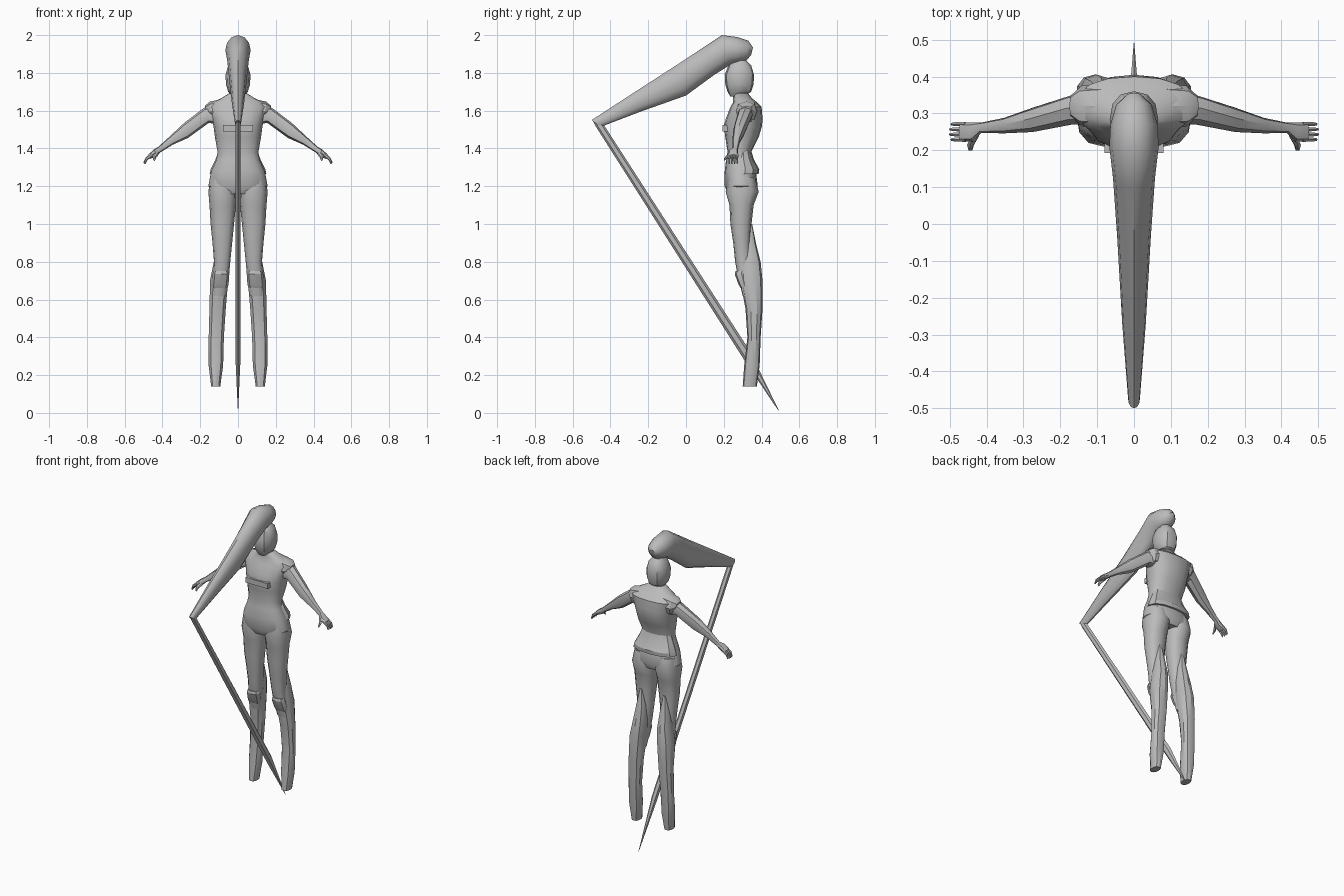
import bpy, bmesh, math
from mathutils import Vector

grey = bpy.data.materials.new("plain_grey")
grey.diffuse_color = (0.5, 0.5, 0.5, 1)
X, Y = Vector((1, 0, 0)), Vector((0, 1, 0))


def loft(name, rings, axis=X, sides=12, power=0.85, mirror=False, angle=40):
    """Skin rings given as (edge point, opposite edge point, half width along axis)."""
    bm = bmesh.new()
    loops = []
    for a, b, w in rings:
        a, b = Vector(a), Vector(b)
        mid, half = (a + b) / 2, (a - b) / 2
        loop = []
        for i in range(sides):
            t = 2 * math.pi * i / sides
            c, s = math.cos(t), math.sin(t)
            c = math.copysign(abs(c) ** power, c)
            s = math.copysign(abs(s) ** power, s)
            loop.append(bm.verts.new(mid + half * c + axis * (w * s)))
        loops.append(loop)
    for p, q in zip(loops, loops[1:]):
        for i in range(sides):
            j = (i + 1) % sides
            bm.faces.new((p[i], p[j], q[j], q[i]))
    bm.faces.new(loops[0])
    bm.faces.new(loops[-1])
    bmesh.ops.recalc_face_normals(bm, faces=bm.faces)
    mesh = bpy.data.meshes.new(name)
    bm.to_mesh(mesh)
    bm.free()
    mesh.materials.append(grey)
    obj = bpy.data.objects.new(name, mesh)
    bpy.context.collection.objects.link(obj)
    bpy.ops.object.select_all(action='DESELECT')
    obj.select_set(True)
    bpy.context.view_layer.objects.active = obj
    bpy.ops.object.shade_smooth_by_angle(angle=math.radians(angle))
    if mirror:
        obj.modifiers.new("Mirror", 'MIRROR')
    return obj


def stack(rows):
    """Level rings from rows of (z, front y, back y, centre x, half width)."""
    return [((x, y0, z), (x, y1, z), w) for z, y0, y1, x, w in rows]


# Long horn growing from the hood, rounded at the back
loft("horn", [
    ((0, -.50, 1.55), (0, -.45, 1.515), .016),
    ((0, -.30, 1.68), (0, -.24, 1.595), .032),
    ((0, -.06, 1.835), (0, .00, 1.68), .046),
    ((0, .10, 1.94), (0, .15, 1.79), .057),
    ((0, .19, 2.0), (0, .23, 1.84), .067),
    ((0, .27, 1.99), (0, .27, 1.85), .064),
    ((0, .33, 1.97), (0, .32, 1.865), .048),
    ((0, .355, 1.935), (0, .345, 1.895), .02)], power=1)

# Long blade hanging from the horn tip
loft("blade", [
    ((0, -.495, 1.55), (0, -.445, 1.54), .015),
    ((0, -.48, 1.52), (0, -.435, 1.525), .016),
    ((0, .305, .285), (0, .34, .325), .016),
    ((0, .489, .012), (0, .491, .014), .001)], sides=6, power=1, angle=20)

# Head and neck
loft("head", stack([
    (1.865, .26, .32, 0, .03), (1.84, .225, .345, 0, .052),
    (1.79, .205, .36, 0, .066), (1.74, .208, .358, 0, .064),
    (1.70, .22, .345, 0, .052), (1.675, .235, .30, 0, .028)]), angle=30)
loft("neck", stack([(1.74, .25, .33, 0, .045), (1.63, .25, .33, 0, .05)]))

# Torso from neckline to crotch
loft("torso", stack([
    (1.69, .255, .33, 0, .05), (1.665, .25, .35, 0, .09),
    (1.645, .25, .375, 0, .135), (1.62, .235, .40, 0, .16),
    (1.56, .212, .405, 0, .14), (1.52, .20, .403, 0, .13),
    (1.46, .208, .385, 0, .122), (1.38, .22, .345, 0, .108),
    (1.34, .212, .345, 0, .115), (1.28, .205, .37, 0, .142),
    (1.20, .205, .38, 0, .157), (1.16, .225, .365, 0, .12)]), sides=16)

# Flared hem at the lower back
loft("jacket_hem", stack([
    (1.39, .26, .345, 0, .10), (1.34, .25, .36, 0, .12),
    (1.29, .24, .388, 0, .145), (1.265, .24, .385, 0, .15)]), angle=25)

# Bar across the chest
bpy.ops.mesh.primitive_cube_add(size=1, location=(0, .21, 1.508))
bar = bpy.context.object
bar.name = "chest_bar"
bar.scale = (.16, .035, .034)
bar.data.materials.append(grey)

# Pointed shoulder caps
loft("shoulder_cap", [
    ((.09, .32, 1.66), (.09, .32, 1.54), .06),
    ((.15, .32, 1.648), (.135, .32, 1.54), .055),
    ((.175, .32, 1.625), (.165, .32, 1.58), .03)], Y, 8, mirror=True, angle=30)

# Arms with palms
loft("arm", [
    ((.13, .315, 1.63), (.12, .315, 1.53), .045),
    ((.18, .315, 1.615), (.155, .305, 1.535), .04),
    ((.285, .285, 1.535), (.265, .28, 1.455), .033),
    ((.36, .268, 1.465), (.345, .266, 1.42), .021),
    ((.42, .262, 1.41), (.41, .26, 1.38), .014),
    ((.445, .25, 1.395), (.43, .248, 1.36), .026),
    ((.475, .25, 1.368), (.465, .25, 1.345), .026)], Y, 8, mirror=True)

# Fingers and thumb
for k, y in enumerate((.229, .243, .257, .271)):
    reach = .498 + .004 * (k in (1, 2))
    loft(f"finger_{k + 1}", [
        ((.46, y, 1.376), (.455, y, 1.355), .007),
        ((.488, y, 1.354), (.48, y, 1.338), .006),
        ((reach, y, 1.325), (reach - .008, y, 1.318), .004)],
        Y, 6, 1, True)
loft("thumb", [
    ((.43, .24, 1.39), (.43, .24, 1.36), .012),
    ((.445, .215, 1.365), (.442, .215, 1.345), .010),
    ((.446, .20, 1.345), (.442, .20, 1.333), .005)], X, 6, 1, True)

# Thighs
loft("thigh", stack([
    (1.25, .225, .365, .08, .065), (1.17, .21, .385, .082, .075),
    (1.10, .23, .358, .081, .070), (1.00, .235, .347, .083, .062),
    (.90, .25, .34, .083, .052), (.80, .26, .345, .084, .043),
    (.72, .275, .345, .09, .042), (.62, .30, .36, .10, .04)]), mirror=True)

# Tall boots, rising to a point behind the thigh
loft("boot", stack([
    (1.00, .335, .35, .085, .008), (.90, .30, .37, .085, .03),
    (.80, .285, .395, .088, .042), (.70, .287, .405, .10, .05),
    (.55, .315, .405, .108, .045), (.40, .325, .395, .115, .042),
    (.25, .308, .39, .117, .04), (.14, .30, .375, .118, .025)]),
    sides=10, mirror=True, angle=30)

# Knee pads
loft("knee_pad", stack([
    (.75, .262, .33, .09, .04), (.735, .258, .33, .09, .044),
    (.68, .278, .34, .095, .045), (.66, .29, .34, .097, .042)]),
    sides=8, mirror=True, angle=25)
